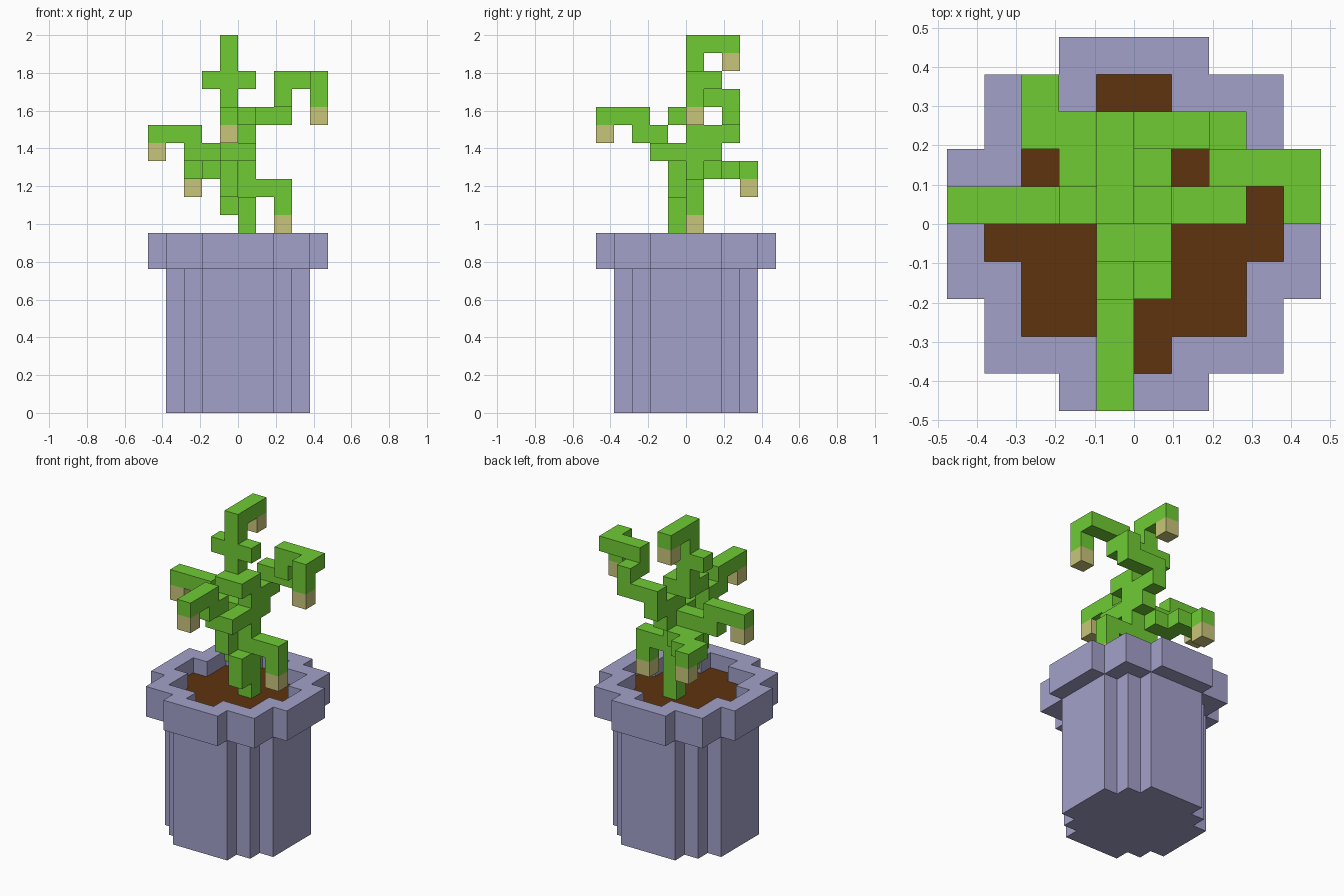
import bpy, bmesh
from mathutils import Vector

if "Cube" in bpy.data.objects:
    bpy.data.objects.remove(bpy.data.objects["Cube"])

U = 2 / 21  # one block: the model is 21 blocks tall


def material(name, rgb):
    lin = [((c / 255 + 0.055) / 1.055) ** 2.4 for c in rgb]
    m = bpy.data.materials.new(name)
    m.diffuse_color = (*lin, 1)
    m.use_nodes = True
    m.node_tree.nodes["Principled BSDF"].inputs["Base Color"].default_value = m.diffuse_color
    return m


pot_mat = material("lavender clay", (163, 161, 201))
soil_mat = material("dark soil", (94, 51, 14))
green_mat = material("leaf green", (111, 203, 52))
tan_mat = material("pale tip", (201, 197, 122))


def cross(half_sizes, z0, z1):
    """Stepped round footprint: union of centred rectangles, as blocks."""
    return {(x, y, z) for hx, hy in half_sizes
            for x in range(-hx, hx) for y in range(-hy, hy) for z in range(z0, z1)}


def path(*points):
    """Blocks along axis-aligned runs between the given corner blocks."""
    out = set()
    for a, b in zip(points, points[1:]):
        a, b = Vector(a), Vector(b)
        n = max(1, round((b - a).length))
        for i in range(n + 1):
            out.add(tuple(round(c) for c in a.lerp(b, i / n)))
    return out


# Pot and soil
hole = [(4, 1), (3, 3), (1, 4)]
base = cross([(4, 2), (3, 3), (2, 4)], 0, 8)
soil = cross(hole, 8, 9)
rim = cross([(5, 2), (4, 4), (2, 5)], 8, 10) - cross(hole, 8, 10)

# Stem: zigzags upward from the soil
stem = (path((0, 0, 9), (0, 0, 11), (-1, 0, 11), (-1, 0, 12), (-1, -1, 12), (-1, -1, 13),
             (-1, 0, 13), (0, 0, 13), (0, 0, 16), (0, -1, 16), (-1, -1, 16), (-1, 0, 16),
             (-1, 0, 20), (-1, 2, 20))
        | path((0, -1, 10), (0, -1, 11))
        | path((-2, 0, 18), (0, 0, 18)))

# Branches: each ends in a drooping pale tip
low_right = path((0, 0, 12), (2, 0, 12), (2, 0, 11))
back_left = path((-1, 0, 13), (-1, 1, 13), (-2, 1, 13), (-2, 2, 13), (-3, 2, 13), (-3, 3, 13))
left = path((-1, 0, 14), (-3, 0, 14), (-3, 0, 15), (-5, 0, 15))
front = path((0, -1, 14), (0, -2, 14), (-1, -2, 14), (-1, -2, 15), (-1, -3, 15),
             (-1, -3, 16), (-1, -5, 16))
high_right = path((0, 0, 14), (0, 1, 14), (0, 1, 15), (0, 2, 15), (0, 2, 16), (2, 2, 16),
                  (2, 2, 17), (2, 1, 17), (2, 1, 18), (4, 1, 18), (4, 0, 18), (4, 0, 17))
tips = {(2, 0, 10), (-3, 3, 12), (-5, 0, 14), (-1, -5, 15), (4, 0, 16), (-1, 2, 19)}

parts = [("pot_base", base, pot_mat), ("pot_rim", rim, pot_mat), ("soil", soil, soil_mat),
         ("stem", stem, green_mat), ("low_right_branch", low_right - stem, green_mat),
         ("back_left_branch", back_left - stem, green_mat),
         ("left_branch", left - stem, green_mat),
         ("front_branch", front - stem, green_mat),
         ("high_right_branch", high_right - stem, green_mat),
         ("branch_tips", tips, tan_mat)]
solid = set().union(*(p[1] for p in parts))


def build(name, blocks, mat):
    """Mesh of the outside faces only, with flat areas merged."""
    bm = bmesh.new()
    for b in sorted(blocks):
        for axis in range(3):
            for side in (0, 1):
                n = list(b)
                n[axis] += 2 * side - 1
                if tuple(n) in solid:
                    continue
                loop = []
                for s, t in ((0, 0), (1, 0), (1, 1), (0, 1)):
                    c = list(b)
                    c[axis] += side
                    c[(axis + 1) % 3] += s
                    c[(axis + 2) % 3] += t
                    loop.append(bm.verts.new(Vector(c) * U))
                bm.faces.new(loop if side else loop[::-1])
    bmesh.ops.remove_doubles(bm, verts=bm.verts[:], dist=1e-4)
    bmesh.ops.dissolve_limit(bm, angle_limit=0.01, verts=bm.verts[:], edges=bm.edges[:])
    me = bpy.data.meshes.new(name)
    bm.to_mesh(me)
    bm.free()
    me.materials.append(mat)
    bpy.context.collection.objects.link(bpy.data.objects.new(name, me))


for part in parts:
    build(*part)
